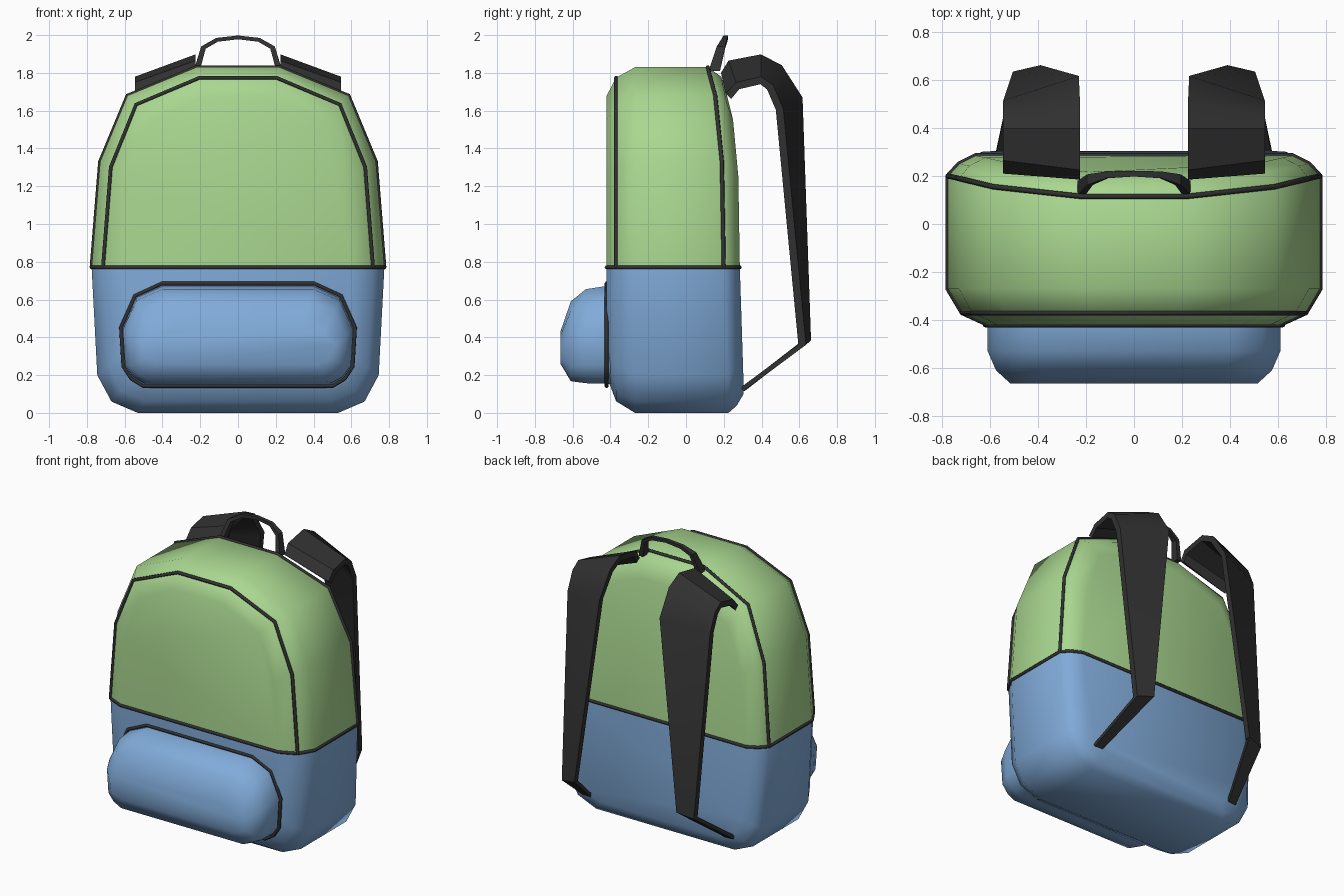
import bpy, bmesh
from mathutils import Vector

if "Cube" in bpy.data.objects:
    bpy.data.objects.remove(bpy.data.objects["Cube"])

def material(name, col):
    m = bpy.data.materials.new(name)
    m.diffuse_color = (*col, 1)
    m.use_nodes = True
    m.node_tree.nodes["Principled BSDF"].inputs["Base Color"].default_value = m.diffuse_color
    return m

GREEN = material("green_fabric", (0.40, 0.68, 0.28))
BLUE = material("blue_fabric", (0.22, 0.41, 0.70))
DARK = material("dark_webbing", (0.03, 0.03, 0.03))
BELT_Z = 0.77

def loft(name, rings, mats, angle=None, split_z=None):
    """Skin closed rings of equal length, cap both ends, optionally two-tone at split_z."""
    bm = bmesh.new()
    vs = [[bm.verts.new(p) for p in r] for r in rings]
    n = len(rings[0])
    for a, b in zip(vs, vs[1:]):
        for i in range(n):
            bm.faces.new((a[i], a[(i + 1) % n], b[(i + 1) % n], b[i]))
    bm.faces.new(vs[0])
    bm.faces.new(vs[-1])
    if split_z is not None:
        bmesh.ops.bisect_plane(bm, geom=bm.verts[:] + bm.edges[:] + bm.faces[:], dist=1e-4,
                               plane_co=(0, 0, split_z), plane_no=(0, 0, 1))
    bmesh.ops.recalc_face_normals(bm, faces=bm.faces)
    for f in bm.faces:
        f.smooth = True
        if split_z is not None and f.calc_center_median().z < split_z:
            f.material_index = 1
    me = bpy.data.meshes.new(name)
    bm.to_mesh(me)
    bm.free()
    for m in mats:
        me.materials.append(m)
    ob = bpy.data.objects.new(name, me)
    bpy.context.collection.objects.link(ob)
    if angle:
        bpy.ops.object.select_all(action='DESELECT')
        ob.select_set(True)
        bpy.context.view_layer.objects.active = ob
        bpy.ops.object.shade_smooth_by_angle(angle=angle)
    return ob

def piping(name, pts, closed=False, r=0.011):
    cu = bpy.data.curves.new(name, 'CURVE')
    cu.dimensions = '3D'
    cu.bevel_depth = r
    cu.bevel_resolution = 1
    cu.use_fill_caps = True
    s = cu.splines.new('POLY')
    s.points.add(len(pts) - 1)
    for p, q in zip(s.points, pts):
        p.co = (*q, 1)
    s.use_cyclic_u = closed
    cu.materials.append(DARK)
    ob = bpy.data.objects.new(name, cu)
    bpy.context.collection.objects.link(ob)

def mirror_ring(half):
    return half + [(-x, y, z) for x, y, z in reversed(half)]

# Body: half outline (x, z, rear shift), lofted front to back
OUT = [(0.53, 0, 0.025), (0.67, 0.06, 0.025), (0.745, 0.2, 0.02), (0.775, BELT_Z, 0),
       (0.73, 1.33, -0.01), (0.585, 1.68, -0.045), (0.22, 1.83, -0.085)]
# y, x scale, z scale above belt, z scale below belt, shift weight
STATIONS = [(-0.42, 0.78, 0.858, 0.75, 0), (-0.37, 0.923, 0.948, 0.92, 0), (-0.27, 1, 1, 1, 0),
            (0.2, 1, 1, 1, 1), (0.25, 0.94, 0.953, 0.95, 0.75), (0.285, 0.85, 0.86, 0.87, 0.8)]

def body_half(y, sx, up, down, w):
    return [(x * sx, y + s * w, BELT_Z + (z - BELT_Z) * (up if z > BELT_Z else down)) for x, z, s in OUT]

halves = [body_half(*s) for s in STATIONS]
loft("bag_body", [mirror_ring(h) for h in halves], [GREEN, BLUE], split_z=BELT_Z)

# Piping: belt around the bag, front and rear arches
piping("belt_piping", mirror_ring([h[3] for h in halves]), True)
for name, k in (("front_arch_piping", 1), ("rear_arch_piping", 3)):
    piping(name, mirror_ring(halves[k][3:]))

# Front pocket: outline (x fraction, height fraction)
POCKET = [(0.81, 0), (0.91, 0.07), (0.98, 0.19), (1, 0.57), (0.88, 0.88), (0.65, 1)]

def pocket_ring(y, w, top, bot):
    return mirror_ring([(x * w, y, bot + t * (top - bot)) for x, t in POCKET])

loft("front_pocket", [pocket_ring(*s) for s in (
    (-0.37, 0.61, 0.675, 0.15), (-0.42, 0.61, 0.672, 0.155), (-0.53, 0.61, 0.655, 0.157),
    (-0.61, 0.575, 0.59, 0.168), (-0.665, 0.515, 0.43, 0.26))], [BLUE])
piping("pocket_piping", pocket_ring(-0.42, 0.62, 0.685, 0.142), True)

def band(name, edge_a, edge_b, t):
    """Strap between two edge paths, thickened inwards in the y-z plane."""
    def under(path, i):
        a, b = Vector(path[max(i - 1, 0)]), Vector(path[min(i + 1, len(path) - 1)])
        d = b - a
        return Vector(path[i]) + Vector((0, d.z, -d.y)).normalized() * t
    rings = [(edge_a[i], edge_b[i], under(edge_b, i), under(edge_a, i)) for i in range(len(edge_a))]
    loft(name, rings, [DARK], angle=0.6)

# Shoulder straps: high inner edge, low outer edge, then thin webbing to the base
INNER = [(0.225, 0.185, 1.80), (0.225, 0.225, 1.865), (0.225, 0.397, 1.898), (0.225, 0.508, 1.84),
         (0.23, 0.617, 1.67), (0.39, 0.662, 0.385)]
OUTER = [(0.545, 0.21, 1.69), (0.545, 0.265, 1.75), (0.545, 0.397, 1.78), (0.545, 0.462, 1.735),
         (0.545, 0.515, 1.61), (0.505, 0.635, 0.36)]
WEB_A = [(0.39, 0.66, 0.385), (0.515, 0.31, 0.115)]
WEB_B = [(0.505, 0.635, 0.36), (0.575, 0.305, 0.115)]
for side, s in (("right", 1), ("left", -1)):
    flip = lambda pts: [(x * s, y, z) for x, y, z in pts]
    band(side + "_shoulder_strap", flip(INNER), flip(OUTER), 0.04)
    band(side + "_lower_webbing", flip(WEB_A), flip(WEB_B), 0.025)

# Grab handle: x, y, z, half width in y, inward offset x and z
HANDLE = [(0.235, 0.15, 1.81, 0.03, 0.032, 0), (0.195, 0.185, 1.94, 0.022, 0.024, 0.012),
          (0.115, 0.205, 1.985, 0.014, 0.008, 0.02), (0, 0.21, 1.998, 0.012, 0, 0.02)]
full = [(1, p) for p in HANDLE] + [(-1, p) for p in reversed(HANDLE[:-1])]
loft("grab_handle", [[(s * x, y - w, z), (s * x, y + w, z),
                      (s * (x - dx), y + w, z - dz), (s * (x - dx), y - w, z - dz)]
                     for s, (x, y, z, w, dx, dz) in full], [DARK], angle=0.6)
